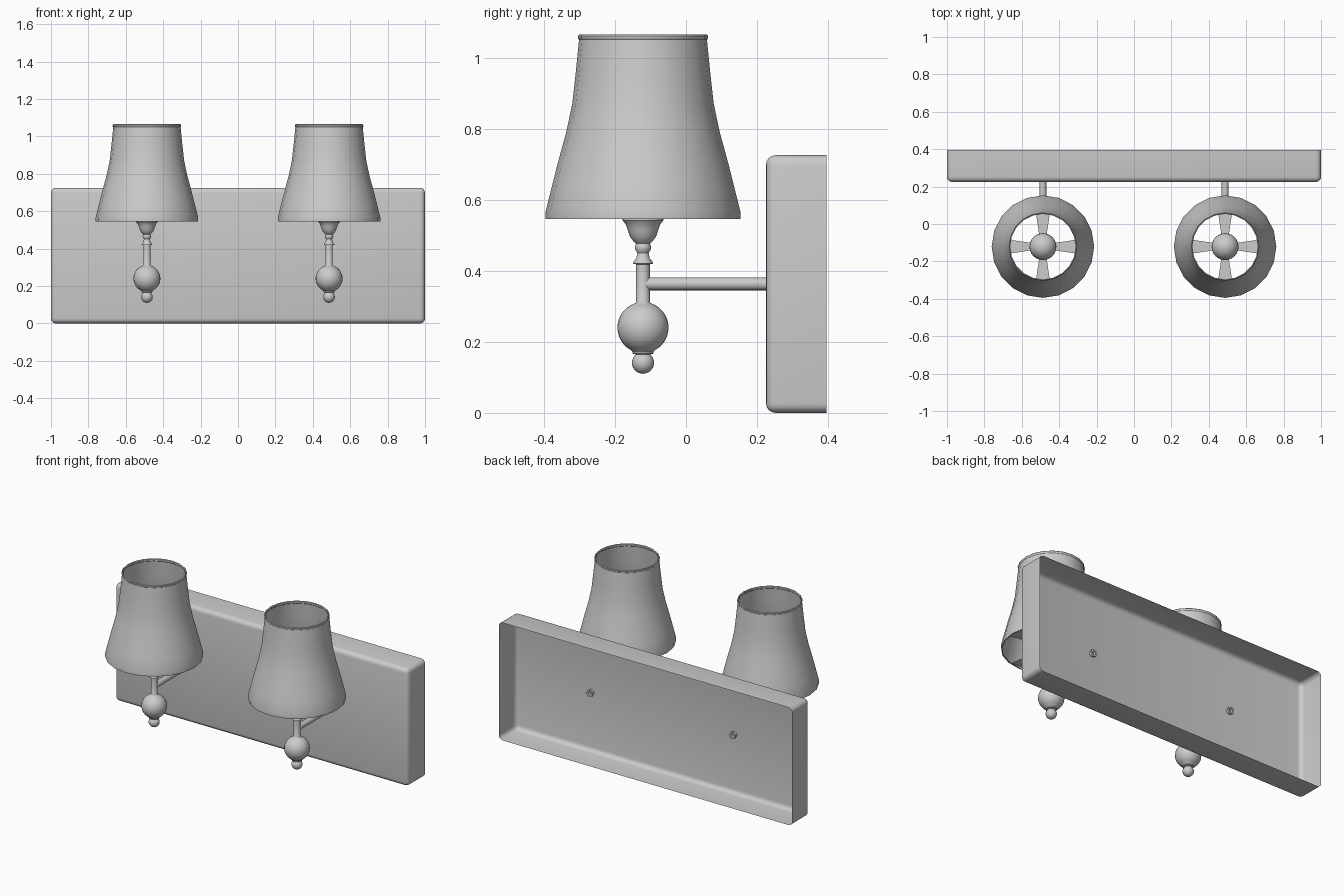
import bpy, bmesh, math
from mathutils import Vector

if "Cube" in bpy.data.objects:
    bpy.data.objects.remove(bpy.data.objects["Cube"])

LAMP_X, LAMP_Y, ARM_Z = 0.487, -0.121, 0.363


def finish(name, bm, angle=40):
    bmesh.ops.recalc_face_normals(bm, faces=bm.faces[:])
    mesh = bpy.data.meshes.new(name)
    bm.to_mesh(mesh)
    bm.free()
    ob = bpy.data.objects.new(name, mesh)
    bpy.context.collection.objects.link(ob)
    bpy.context.view_layer.objects.active = ob
    ob.select_set(True)
    bpy.ops.object.shade_smooth_by_angle(angle=math.radians(angle))
    ob.select_set(False)
    return ob


def lathe(name, profile, sides, origin, along_y=False):
    """Revolve (radius, height) points around z, or around y."""
    bm = bmesh.new()
    verts = [bm.verts.new((r, 0, h)) for r, h in profile]
    edges = [bm.edges.new(p) for p in zip(verts, verts[1:])]
    bmesh.ops.spin(bm, geom=verts + edges, cent=(0, 0, 0), axis=(0, 0, 1),
                   angle=math.tau, steps=sides, use_merge=True)
    bmesh.ops.remove_doubles(bm, verts=bm.verts[:], dist=0.0003)
    for v in bm.verts:
        if along_y:
            v.co = Vector((v.co.x, v.co.z, -v.co.y))
        v.co += Vector(origin)
    return finish(name, bm)


def ball(r, z, start, end, n=12):
    """Arc of a sphere profile, angles in degrees from the bottom pole."""
    angles = [math.radians(start + (end - start) * i / n) for i in range(n + 1)]
    return [(r * math.sin(a), z - r * math.cos(a)) for a in angles]


# Wall plate: a thin pan, open at the back, with rounded front edges
bm = bmesh.new()
bmesh.ops.create_cube(bm, size=1)
for v in bm.verts:
    v.co = Vector((v.co.x * 2, 0.31 + v.co.y * 0.17, 0.3625 + v.co.z * 0.725))
bmesh.ops.delete(bm, geom=[f for f in bm.faces if f.calc_center_median().y > 0.39],
                 context='FACES_ONLY')
bmesh.ops.bevel(bm, geom=[e for e in bm.edges if not e.is_boundary], offset=0.027,
                offset_type='OFFSET', segments=4, profile=0.5, affect='EDGES')
finish("wall_plate", bm)

shade = [(0.268, 0.552), (0.268, 0.546), (0.274, 0.546), (0.274, 0.567),
         (0.257, 0.635), (0.239, 0.706), (0.216, 0.79), (0.199, 0.87),
         (0.189, 0.96), (0.180, 1.05), (0.183, 1.054), (0.183, 1.061),
         (0.179, 1.065), (0.175, 1.061), (0.175, 1.052), (0.179, 1.048)]

# Stem from bottom finial to top cup
stem = (ball(0.031, 0.141, 0, 140) + [(0.022, 0.165), (0.03, 0.167), (0.03, 0.172)]
        + ball(0.072, 0.24, 28, 163)
        + [(0.019, 0.312), (0.019, 0.418), (0.028, 0.42), (0.028, 0.424),
           (0.019, 0.435), (0.016, 0.45), (0.022, 0.46), (0.023, 0.468),
           (0.019, 0.476), (0.028, 0.484), (0.037, 0.497), (0.043, 0.515),
           (0.049, 0.532), (0.058, 0.542), (0.058, 0.549), (0, 0.549)])

for side, x in (("left", -LAMP_X), ("right", LAMP_X)):
    base = (x, LAMP_Y, 0)
    lathe(side + "_shade", shade, 20, base)
    lathe(side + "_stem", stem, 24, base)
    lathe(side + "_bulb", ball(0.072, 0.61, 0, 180), 24, base)

    # Hollow arm from the stem through the wall plate
    lathe(side + "_arm", [(0, 0), (0.018, 0), (0.018, 0.358), (0.022, 0.359),
                          (0.022, 0.364), (0.011, 0.364), (0.011, 0.34), (0, 0.34)],
          16, (x, LAMP_Y, ARM_Z), along_y=True)

    # Four flared spokes carrying the shade
    bm = bmesh.new()
    for k in range(4):
        a = k * math.pi / 2
        out = Vector((math.cos(a), math.sin(a), 0))
        across = Vector((-math.sin(a), math.cos(a), 0))
        centre = Vector((x, LAMP_Y, 0.558))
        corners = [(0.03, -0.015), (0.266, -0.05), (0.266, 0.05), (0.03, 0.015)]
        face = bm.faces.new([bm.verts.new(centre + out * r + across * w)
                             for r, w in corners])
        ext = bmesh.ops.extrude_face_region(bm, geom=[face], use_keep_orig=True)
        for v in ext["geom"]:
            if isinstance(v, bmesh.types.BMVert):
                v.co.z += 0.006
    finish(side + "_shade_spokes", bm)
